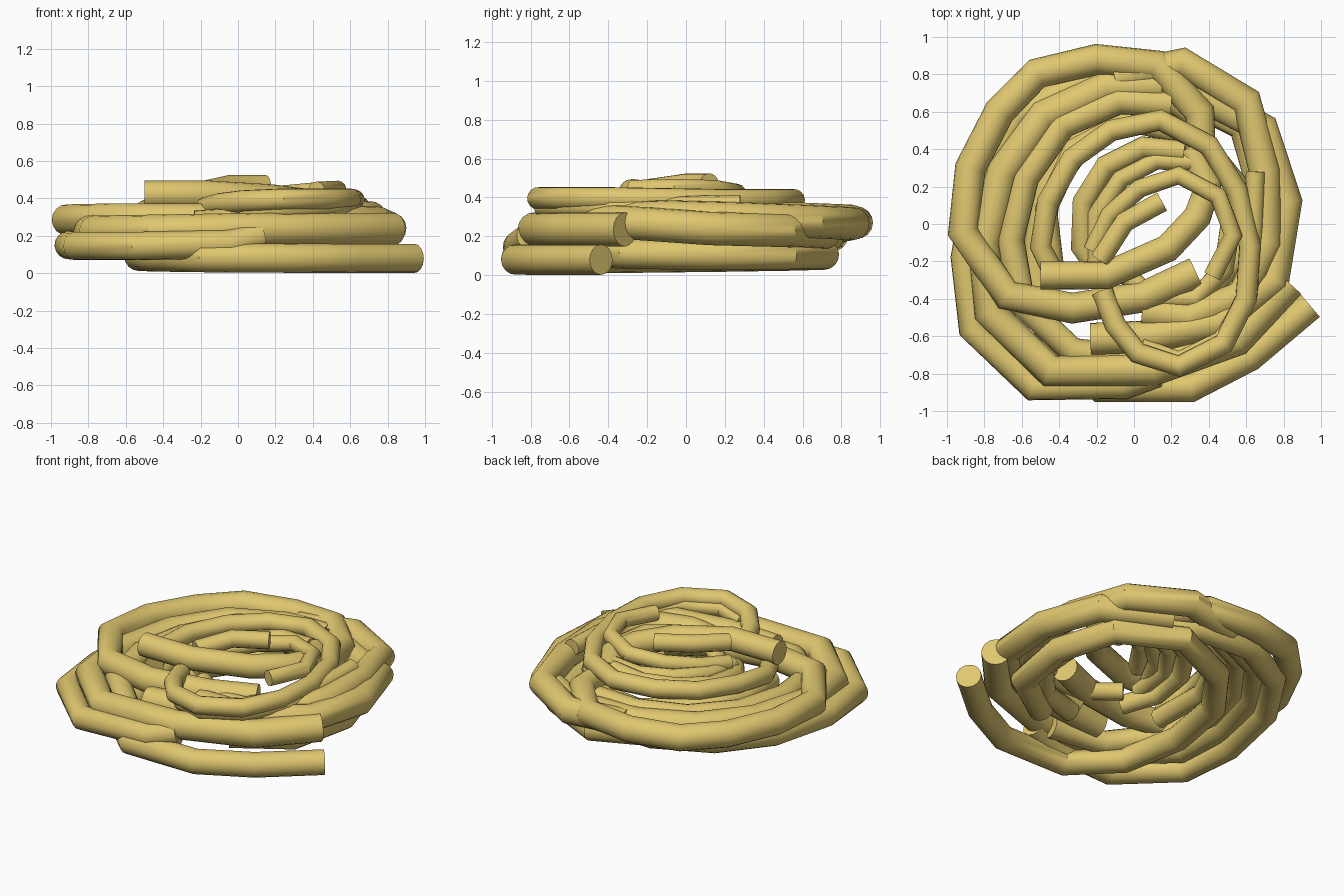
import bpy, math

mat = bpy.data.materials.new("straw")
mat.diffuse_color = (0.74, 0.57, 0.16, 1)


def strand(name, r, pts):
    """Round tube along a polyline with flat capped ends."""
    cu = bpy.data.curves.new(name, 'CURVE')
    cu.dimensions = '3D'
    cu.bevel_depth = r
    cu.bevel_resolution = 6
    cu.use_fill_caps = True
    sp = cu.splines.new('POLY')
    sp.points.add(len(pts) - 1)
    for p, c in zip(sp.points, pts):
        p.co = (*c, 1)
    ob = bpy.data.objects.new(name, cu)
    bpy.context.collection.objects.link(ob)
    cu.materials.append(mat)
    bpy.ops.object.select_all(action='DESELECT')
    ob.select_set(True)
    bpy.context.view_layer.objects.active = ob
    bpy.ops.object.convert(target='MESH')
    bpy.ops.object.shade_smooth_by_angle(angle=math.radians(40))


# Bottom layer: inward spiral resting on the ground
strand("bottom_strand", 0.078, [
    (.943, -.437, .079), (.62, -.71, .079), (.3, -.877, .08), (-.18, -.88, .083),
    (-.45, -.62, .087), (-.53, -.22, .09), (-.46, .2, .095), (-.22, .52, .1),
    (.2, .71, .105), (.58, .52, .105), (.7, .12, .105), (.62, -.3, .11), (.3, -.52, .12)])

# Left outer ring
strand("left_outer_strand", 0.076, [
    (.12, -.8, .2), (-.05, -.86, .155), (-.54, -.872, .145), (-.865, -.56, .145),
    (-.905, -.18, .15), (-.83, .25, .17), (-.62, .58, .19), (-.28, .76, .2),
    (.1, .74, .2), (.38, .55, .2)])

# Front middle ring, ends at the right
strand("front_middle_strand", 0.088, [
    (.83, -.315, .235), (.55, -.62, .235), (.1, -.78, .235), (-.45, -.785, .225),
    (-.77, -.47, .22), (-.8, -.1, .23), (-.7, .28, .24), (-.48, .58, .25),
    (-.15, .73, .25), (.15, .74, .25)])

# Right middle ring
strand("right_middle_strand", 0.086, [
    (.3, .72, .22), (.69, .51, .23), (.815, .12, .24), (.75, -.3, .27),
    (.45, -.53, .28), (.1, -.6, .27), (-.23, -.615, .25)])

# Back right ring
strand("back_right_strand", 0.085, [
    (-.1, .78, .25), (.26, .86, .265), (.6, .655, .275), (.7, .28, .29),
    (.71, -.1, .3), (.58, -.38, .29), (.3, -.5, .27), (.05, -.47, .25)])

# Large upper ring, back and left
strand("large_upper_strand", 0.083, [
    (.36, .25, .29), (.35, .6, .29), (.12, .85, .28), (-.2, .88, .27),
    (-.52, .805, .27), (-.72, .6, .27), (-.875, .3, .28), (-.915, -.04, .285),
    (-.68, -.38, .29), (-.33, -.45, .29), (.05, -.39, .29), (.33, -.26, .28)])

# Inner left arc
strand("inner_left_strand", 0.075, [
    (.05, -.73, .19), (-.33, -.68, .19), (-.6, -.42, .22), (-.66, -.08, .24),
    (-.58, .25, .25), (-.38, .53, .27), (-.08, .66, .28), (.2, .64, .28)])

# Inner ring filling the bowl wall
strand("inner_wall_strand", 0.062, [
    (.1, -.48, .16), (.36, -.4, .16), (.56, -.18, .17), (.56, .2, .2),
    (.34, .47, .22), (-.03, .55, .24), (-.32, .4, .26), (-.47, .08, .25),
    (-.43, -.28, .22)])

# Upper loop with a hooked end
strand("upper_loop_strand", 0.058, [
    (-.17, -.36, .35), (-.1, -.54, .37), (.02, -.69, .385), (.24, -.76, .395),
    (.48, -.64, .395), (.6, -.4, .395), (.62, -.12, .39), (.55, .18, .385),
    (.4, .42, .385), (.14, .555, .385), (-.12, .5, .375), (-.33, .35, .36),
    (-.46, .12, .35), (-.5, -.12, .33), (-.42, -.28, .31)])

# Short strand at the right, running below the upper loop
strand("right_short_strand", 0.052, [
    (.65, .28, .36), (.64, -.02, .355), (.61, -.38, .35), (.47, -.62, .35),
    (.24, -.73, .345), (.04, -.66, .33)])

# Inner arcs of the bowl
strand("inner_arc_outer", 0.06, [
    (-.15, -.3, .22), (-.28, -.12, .26), (-.27, .12, .29), (-.15, .31, .32),
    (.05, .41, .34), (.27, .385, .35)])
strand("inner_arc_middle", 0.05, [
    (-.2, -.2, .29), (-.2, .05, .32), (-.07, .24, .34), (.12, .34, .35),
    (.32, .33, .36)])
strand("inner_arc_upper", 0.05, [
    (-.22, -.14, .33), (-.13, .05, .36), (.03, .19, .39), (.24, .26, .42),
    (.45, .15, .44), (.53, -.06, .445), (.42, -.28, .44)])
strand("inner_front_arc", 0.055, [
    (-.1, -.22, .26), (.1, -.4, .27), (.33, -.4, .28), (.48, -.24, .3),
    (.52, .02, .3)])

# Top strand across the middle
strand("top_cross_strand", 0.075, [
    (-.5, -.275, .42), (-.15, -.275, .42), (.18, -.13, .4), (.34, .04, .38),
    (.4, .22, .36), (.3, .4, .33)])

# Highest short strand
strand("top_short_strand", 0.055, [
    (.15, .12, .469), (-.05, .01, .469), (-.18, -.19, .44)])
